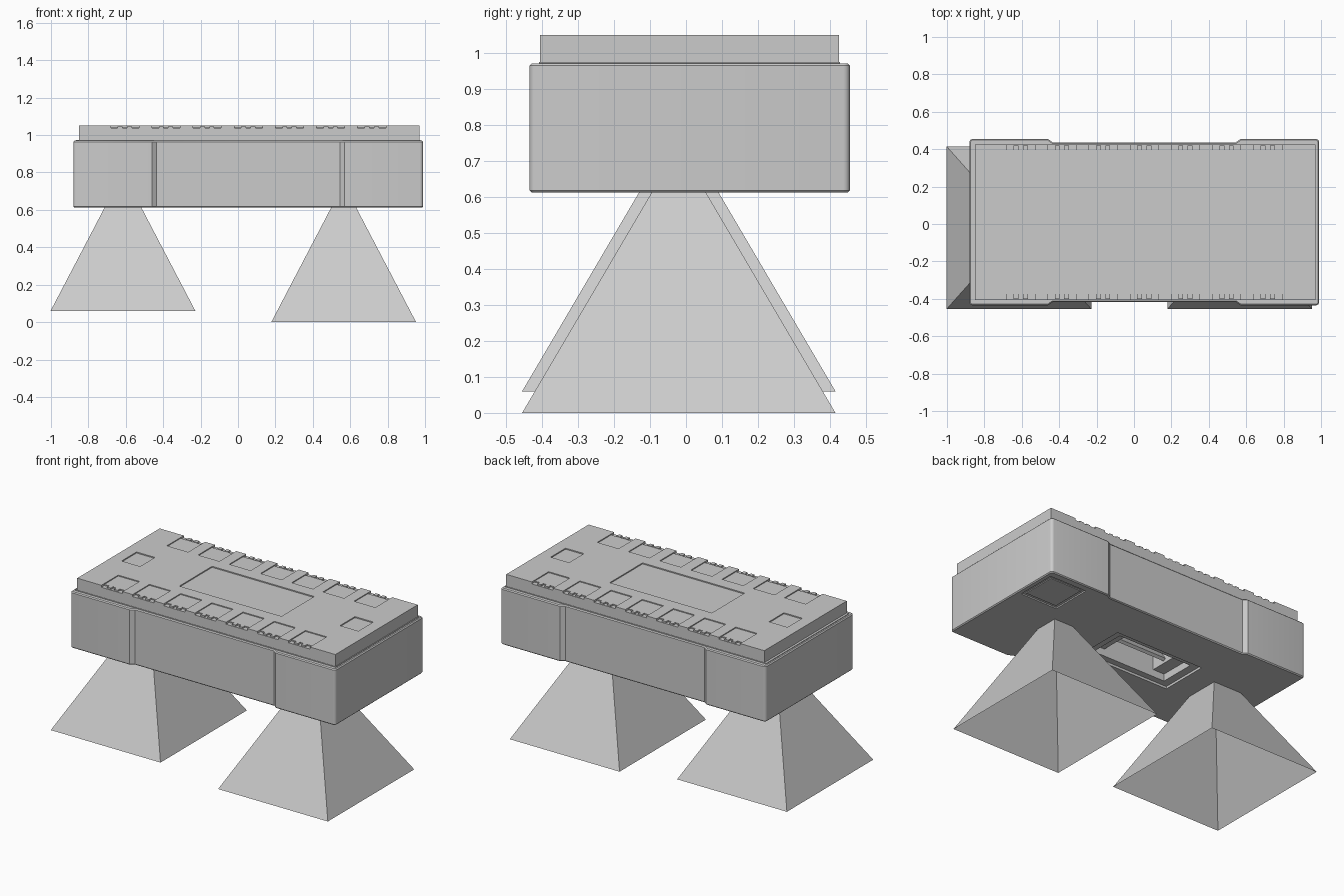
import bpy, bmesh
from math import radians
from mathutils import Matrix, Vector

old = bpy.data.objects.get("Cube")
if old:
    bpy.data.objects.remove(old, do_unlink=True)

grey = bpy.data.materials.new("plain_grey")
grey.use_nodes = True
tone = (0.6, 0.6, 0.6, 1)
grey.diffuse_color = tone
grey.node_tree.nodes["Principled BSDF"].inputs["Base Color"].default_value = tone

CX, CY = 0.055, 0.01           # centre of the housing
BOTTOM, RIM, TOP = 0.612, 0.97, 1.05


def finish(bm, name):
    bmesh.ops.recalc_face_normals(bm, faces=bm.faces)
    mesh = bpy.data.meshes.new(name)
    bm.to_mesh(mesh)
    bm.free()
    mesh.materials.append(grey)
    obj = bpy.data.objects.new(name, mesh)
    bpy.context.collection.objects.link(obj)
    return obj


def add_box(bm, lo, hi):
    lo, hi = Vector(lo), Vector(hi)
    size = Matrix.Diagonal((*(hi - lo), 1))
    bmesh.ops.create_cube(bm, size=1, matrix=Matrix.Translation((lo + hi) / 2) @ size)


def boxes(name, spans):
    bm = bmesh.new()
    for lo, hi in spans:
        add_box(bm, lo, hi)
    return finish(bm, name)


def cut(target, cutter):
    cutter.hide_render = True
    cutter.hide_set(True)
    mod = target.modifiers.new("cut", "BOOLEAN")
    mod.operation = "DIFFERENCE"
    mod.solver = "EXACT"
    mod.object = cutter
    bpy.context.view_layer.objects.active = target
    bpy.ops.object.modifier_apply(modifier=mod.name)
    bpy.data.objects.remove(cutter, do_unlink=True)


# Housing: wide ends and a slightly narrower waist, with rounded corners
half = [(0.935, 0.445), (0.515, 0.445), (0.49, 0.427)]
quarter = half + [(-x, y) for x, y in reversed(half)]
outline = quarter + [(-x, -y) for x, y in quarter]
bm = bmesh.new()
face = bm.faces.new([bm.verts.new((CX + x, CY + y, BOTTOM)) for x, y in outline])
up = bmesh.ops.extrude_face_region(bm, geom=[face])["geom"]
bmesh.ops.translate(bm, verts=[v for v in up if isinstance(v, bmesh.types.BMVert)],
                    vec=(0, 0, RIM - BOTTOM))
corners = [e for e in bm.edges
           if abs(e.verts[0].co.z - e.verts[1].co.z) > 0.1
           and abs(e.verts[0].co.x - CX) > 0.9]
bmesh.ops.bevel(bm, geom=corners, offset=0.018, segments=4, profile=0.5, affect="EDGES")
rims = [e for e in bm.edges if abs(e.verts[0].co.z - e.verts[1].co.z) < 0.01]
bmesh.ops.bevel(bm, geom=rims, offset=0.006, segments=1, affect="EDGES")
housing = finish(bm, "housing")

# Underside: stepped bay and a square hatch
BX, BY = -0.05, 0.01
for hx, hy, depth in [(0.31, 0.155, 0.015), (0.26, 0.115, 0.2)]:
    cut(housing, boxes("bay_cutter", [((BX - hx, BY - hy, 0.5),
                                       (BX + hx, BY + hy, BOTTOM + depth))]))
cut(housing, boxes("hatch_cutter", [((0.70, 0.15, 0.5), (0.96, 0.41, BOTTOM + 0.008))]))
boxes("hatch_panel", [((0.72, 0.17, BOTTOM + 0.003), (0.94, 0.39, BOTTOM + 0.012))])

# Stepped ledges and a sloping chute inside the bay
boxes("bay_ledges", [((BX + s * 0.22 - 0.04, BY - 0.115, BOTTOM + 0.06),
                      (BX + s * 0.22 + 0.04, BY + 0.115, BOTTOM + 0.2)) for s in (-1, 1)])
bm = bmesh.new()
add_box(bm, (-0.18, -0.01, -0.06), (0.18, 0.01, 0.06))
bmesh.ops.transform(bm, verts=bm.verts, matrix=Matrix.Translation(
    (BX, BY - 0.05, BOTTOM + 0.13)) @ Matrix.Rotation(radians(35), 4, "X"))
finish(bm, "bay_chute")

# Shallow lip between the housing and the deck
LX, LY = 0.91, 0.415
boxes("deck_lip", [((CX - LX - 0.01, CY - LY - 0.003, RIM - 0.01),
                    (CX + LX + 0.01, CY + LY + 0.003, RIM + 0.004))])

# Top deck with sunken panels
LZ = TOP
deck = boxes("top_deck", [((0.06 - LX, CY - LY, RIM), (0.06 + LX, CY + LY, LZ))])
panels = [((0.055 - 0.36, CY - 0.165, LZ - 0.007), (0.055 + 0.36, CY + 0.165, LZ + 0.1))]
for x in (-0.71, 0.83):
    panels.append(((x - 0.065, CY - 0.075, LZ - 0.007), (x + 0.065, CY + 0.075, LZ + 0.1)))
notches, studs = [], []
for i in range(7):
    x = -0.605 + 0.22 * i
    for s in (-1, 1):
        def strip(x0, x1, inner, outer, z0, z1):
            ys = sorted((CY + s * (LY - inner), CY + s * (LY - outer)))
            return (x0, ys[0], z0), (x1, ys[1], z1)
        panels.append(strip(x - 0.075, x + 0.075, 0.17, 0.02, LZ - 0.006, LZ + 0.1))
        notches.append(strip(x - 0.075, x + 0.075, 0.03, -0.05, LZ - 0.013, LZ + 0.1))
        for d in (-0.025, 0.025):
            studs.append(strip(x + d - 0.013, x + d + 0.013, 0.03, 0.004, LZ - 0.02, LZ - 0.003))
cut(deck, boxes("panel_cutter", panels))
cut(deck, boxes("notch_cutter", notches))
boxes("edge_studs", studs)

# Two open-bottomed four-sided cones hanging below
for name, x, z in [("right_cone", -0.615, 0.06), ("left_cone", 0.565, 0.0)]:
    bm = bmesh.new()
    base = [bm.verts.new((x + sx * 0.387, -0.02 + sy * 0.435, z))
            for sx, sy in [(-1, -1), (1, -1), (1, 1), (-1, 1)]]
    tip = bm.verts.new((x, -0.02, z + 0.74))
    for i in range(4):
        bm.faces.new((base[i], base[(i + 1) % 4], tip))
    finish(bm, name)

# Soften the rounded housing corners only
bpy.ops.object.select_all(action="DESELECT")
housing.select_set(True)
bpy.context.view_layer.objects.active = housing
bpy.ops.object.shade_smooth_by_angle(angle=radians(30))
